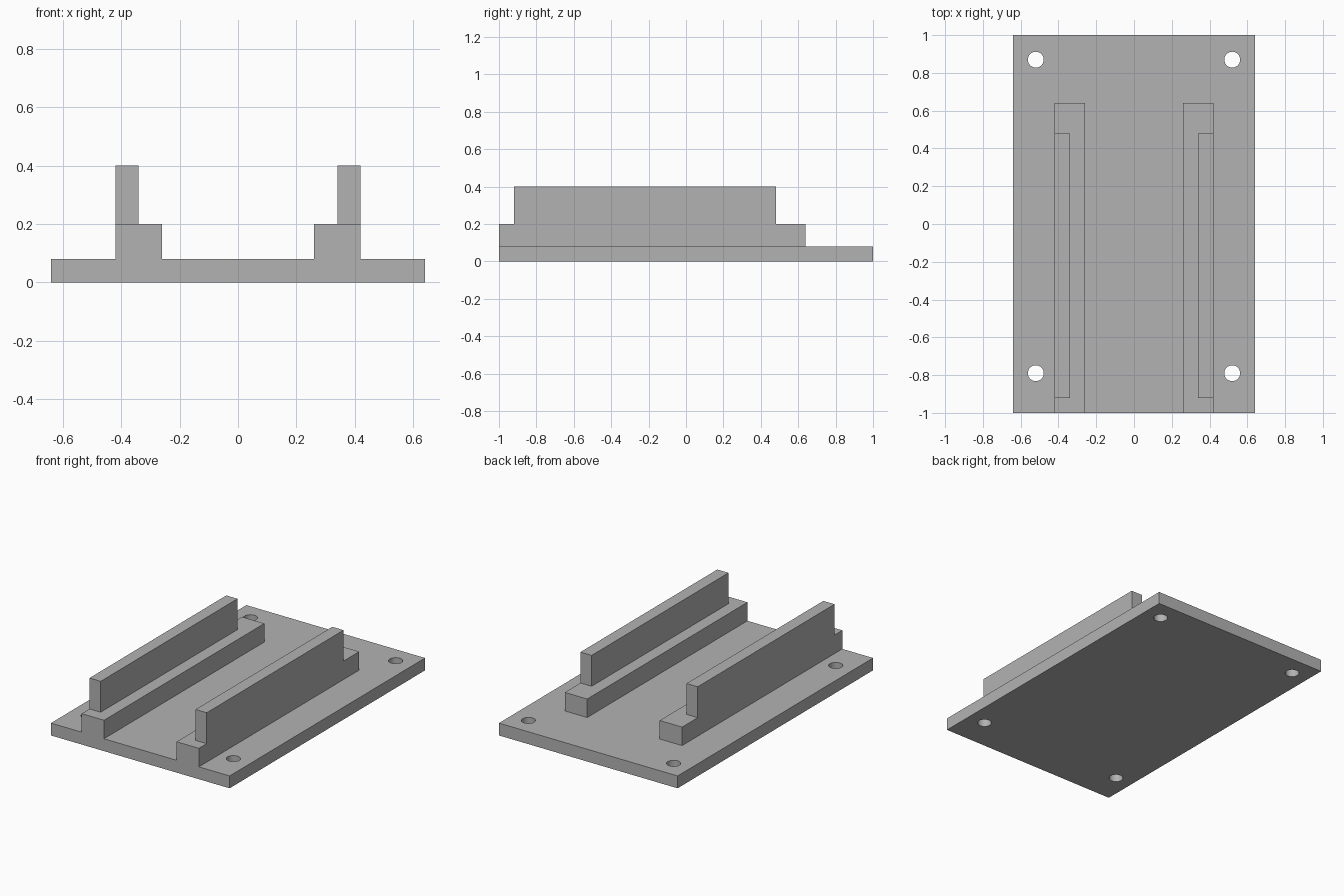
import bpy
import math

if "Cube" in bpy.data.objects:
    bpy.data.objects.remove(bpy.data.objects["Cube"], do_unlink=True)

grey = bpy.data.materials.new("plain_grey")
grey.use_nodes = True
colour = (0.45, 0.45, 0.45, 1)
grey.diffuse_color = colour
grey.node_tree.nodes["Principled BSDF"].inputs["Base Color"].default_value = colour


def box(name, x, y, z):
    """Add a box from its (low, high) limits on each axis."""
    limits = (x, y, z)
    bpy.ops.mesh.primitive_cube_add(size=1, location=[(a + b) / 2 for a, b in limits])
    obj = bpy.context.object
    obj.name = name
    obj.scale = [b - a for a, b in limits]
    bpy.ops.object.transform_apply(location=False, rotation=False, scale=True)
    obj.data.materials.append(grey)
    return obj


PLATE_TOP, LEDGE_TOP, WALL_TOP = 0.08, 0.2, 0.4

# Base plate
plate = box("base_plate", (-0.64, 0.64), (-1, 1), (0, PLATE_TOP))

# Screw holes through the four corners
for x in (-0.52, 0.52):
    for y in (-0.79, 0.87):
        bpy.ops.mesh.primitive_cylinder_add(vertices=32, radius=0.042, depth=0.4, location=(x, y, 0.04))
        cutter = bpy.context.object
        cutter.name = "hole_cutter"
        cutter.hide_render = True
        cutter.data.materials.append(grey)
        hole = plate.modifiers.new("screw_hole", "BOOLEAN")
        hole.operation = "DIFFERENCE"
        hole.solver = "EXACT"
        hole.object = cutter
        bpy.context.view_layer.objects.active = plate
        bpy.ops.object.modifier_apply(modifier=hole.name)
        bpy.data.objects.remove(cutter, do_unlink=True)

# Smooth hole walls, sharp rims
bpy.ops.object.select_all(action="DESELECT")
plate.select_set(True)
bpy.context.view_layer.objects.active = plate
bpy.ops.object.shade_smooth_by_angle(angle=math.radians(30))

# Guide rails: a wide ledge with a thinner wall on its outer half
for side, s in (("left", 1), ("right", -1)):
    def span(inner, outer):
        return tuple(sorted((s * inner, s * outer)))
    box(side + "_rail_ledge", span(0.26, 0.42), (-1, 0.64), (PLATE_TOP, LEDGE_TOP))
    box(side + "_rail_wall", span(0.34, 0.42), (-0.92, 0.48), (LEDGE_TOP, WALL_TOP))
